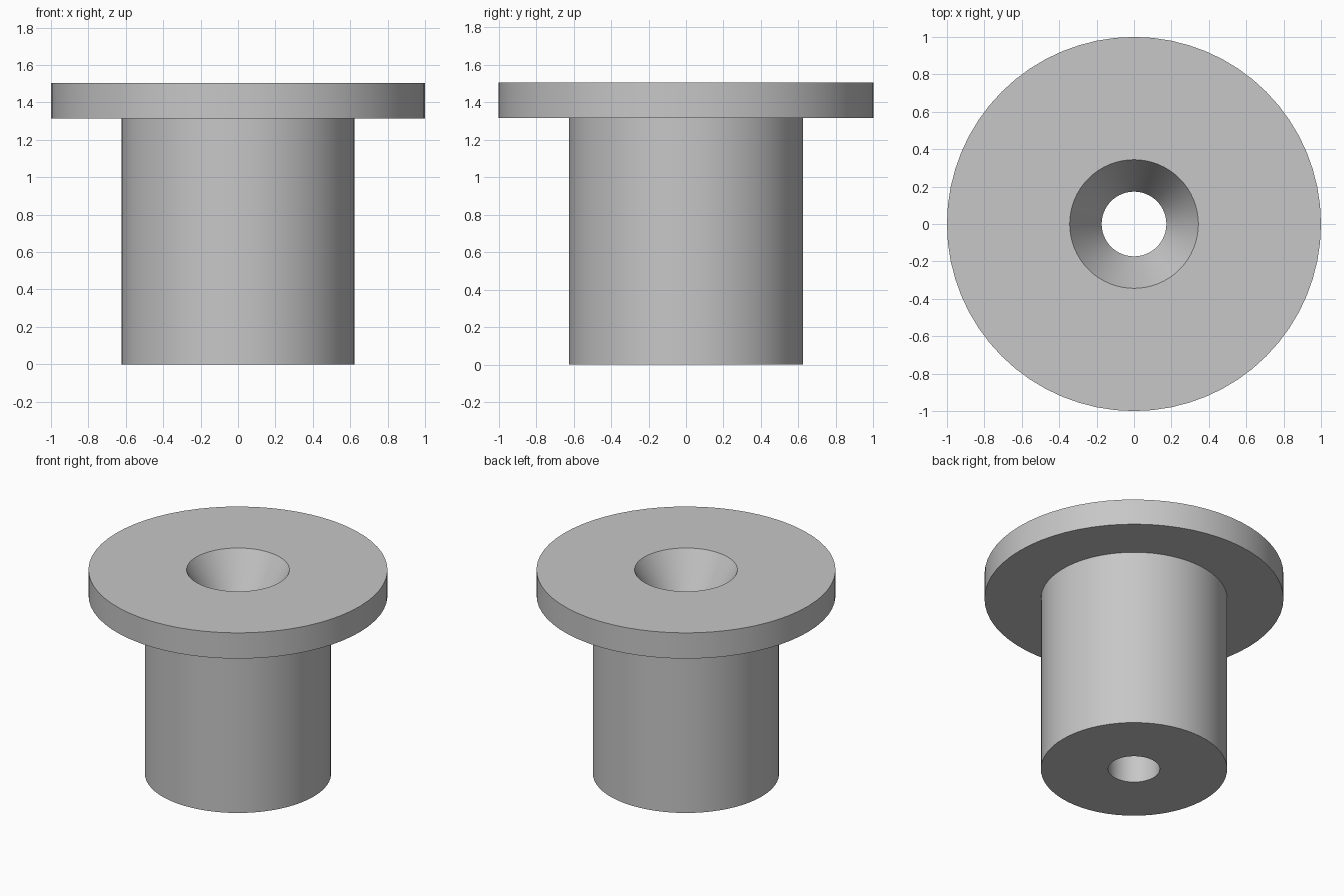
import bpy
import bmesh
import math

cube = bpy.data.objects.get("Cube")
if cube:
    bpy.data.objects.remove(cube, do_unlink=True)

SEGMENTS = 64
HEIGHT = 1.505
FLANGE_BOTTOM = 1.315
FLANGE_RADIUS = 1.0
BODY_RADIUS = 0.623
BORE_RADIUS = 0.173
SINK_RADIUS = 0.344
SINK_DEPTH = 0.3

# Plain grey material
grey = bpy.data.materials.new("grey")
grey.use_nodes = True
colour = (0.57, 0.57, 0.57, 1)
grey.diffuse_color = colour
grey.node_tree.nodes["Principled BSDF"].inputs["Base Color"].default_value = colour

# Closed half section: body, flange, tapered mouth and straight bore
profile = [
    (BORE_RADIUS, 0),
    (BODY_RADIUS, 0),
    (BODY_RADIUS, FLANGE_BOTTOM),
    (FLANGE_RADIUS, FLANGE_BOTTOM),
    (FLANGE_RADIUS, HEIGHT),
    (SINK_RADIUS, HEIGHT),
    (BORE_RADIUS, HEIGHT - SINK_DEPTH),
]

# Revolve the section into a flanged bushing
bm = bmesh.new()
verts = [bm.verts.new((r, 0, z)) for r, z in profile]
edges = [bm.edges.new((v, verts[(i + 1) % len(verts)])) for i, v in enumerate(verts)]
bmesh.ops.spin(bm, geom=verts + edges, cent=(0, 0, 0), axis=(0, 0, 1),
               angle=math.tau, steps=SEGMENTS)
bmesh.ops.remove_doubles(bm, verts=bm.verts[:], dist=0.0001)
bmesh.ops.recalc_face_normals(bm, faces=bm.faces[:])
mesh = bpy.data.meshes.new("flanged_bushing")
bm.to_mesh(mesh)
bm.free()
mesh.materials.append(grey)

bushing = bpy.data.objects.new("flanged_bushing", mesh)
bpy.context.collection.objects.link(bushing)

# Smooth round walls with crisp rims
bpy.ops.object.select_all(action="DESELECT")
bushing.select_set(True)
bpy.context.view_layer.objects.active = bushing
bpy.ops.object.shade_smooth_by_angle(angle=math.radians(25))
